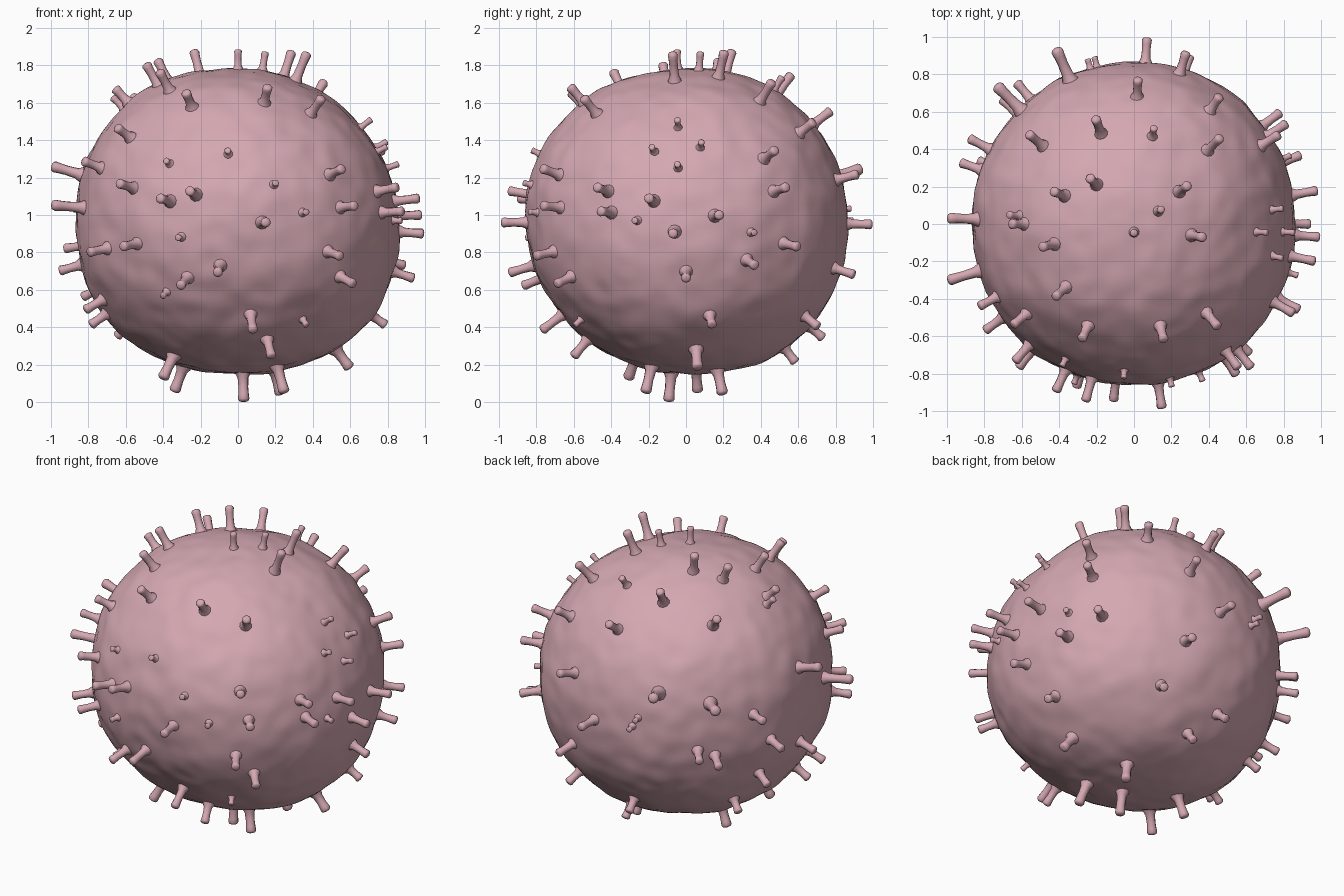
import bpy, bmesh, math
from mathutils import Vector, noise

default = bpy.data.objects.get("Cube")
if default:
    bpy.data.objects.remove(default, do_unlink=True)

CENTRE = Vector((0, 0, 0.97))
BODY = (0.86, 0.86, 0.81)      # half sizes of the ball
REACH = (1.0, 1.0, 0.94)       # half sizes of the shell the spike tips touch

# Broad swells and dents of the ball: direction and height
SWELLS = [(Vector((-0.7, 0, -0.7)), 0.03), (Vector((0.7, 0, -0.7)), 0.03),
          (Vector((-0.7, 0, 0.7)), 0.02), (Vector((0.7, -0.1, 0.7)), -0.025),
          (Vector((0, 0.7, -0.7)), 0.03), (Vector((0, -0.7, -0.7)), -0.015),
          (Vector((0.2, 0.5, 0.8)), 0.015)]

pink = bpy.data.materials.new("dusty_pink")
pink.use_nodes = True
colour = (0.66, 0.39, 0.44, 1)
pink.diffuse_color = colour
shader = next(n for n in pink.node_tree.nodes if n.type == 'BSDF_PRINCIPLED')
shader.inputs["Base Color"].default_value = colour
shader.inputs["Roughness"].default_value = 0.8


def body_radius(d):
    """Distance from the centre to the lumpy skin along a unit direction."""
    power = 2.08
    r = sum((abs(c) / s) ** power for c, s in zip(d, BODY)) ** (-1 / power)
    r += sum(h * max(d.dot(way), 0) ** 6 for way, h in SWELLS)
    return r + 0.012 * noise.noise(d * 3) + 0.008 * noise.noise(d * 8)


def finish(bm, name):
    mesh = bpy.data.meshes.new(name)
    bmesh.ops.recalc_face_normals(bm, faces=bm.faces)
    bm.to_mesh(mesh)
    bm.free()
    mesh.materials.append(pink)
    obj = bpy.data.objects.new(name, mesh)
    bpy.context.collection.objects.link(obj)
    for p in mesh.polygons:
        p.use_smooth = True


def make_body():
    bm = bmesh.new()
    bmesh.ops.create_icosphere(bm, subdivisions=6, radius=1)
    for v in bm.verts:
        d = v.co.normalized()
        v.co = CENTRE + d * body_radius(d)
    finish(bm, "ball_body")


def add_spike(bm, tip, width, sides=10):
    """Flared foot, thin stem and rounded knob, lathed from skin to tip."""
    d = (tip - CENTRE).normalized()
    start = body_radius(d)
    length = max((tip - CENTRE).length - start, 0.03)
    side = d.orthogonal().normalized()
    other = d.cross(side)
    profile = [(-0.2, 1.7), (0.03, 1.3), (0.18, 0.95), (0.5, 0.85),
               (0.75, 0.92), (0.9, 1), (0.97, 0.8), (1, 0.4)]
    rings = []
    for along, wide in profile:
        mid = CENTRE + d * (start + along * length)
        rings.append([bm.verts.new(mid + width * wide * (
            side * math.cos(a) + other * math.sin(a)))
            for a in (math.tau * i / sides for i in range(sides))])
    for low, high in zip(rings, rings[1:]):
        for i in range(sides):
            j = (i + 1) % sides
            bm.faces.new((low[i], low[j], high[j], high[i]))
    bm.faces.new(rings[-1])
    bm.faces.new(rings[0])


def spike_group(name, axis, sign, tips, width=0.027, reach=1.0):
    """Tips are given on the plane facing the axis, in hundredths."""
    bm = bmesh.new()
    others = [i for i in range(3) if i != axis]
    for pair in tips:
        p = Vector((0, 0, 0))
        for i, value in zip(others, pair):
            p[i] = value / 100 - CENTRE[i]
        rest = 1 - sum((p[i] / REACH[i]) ** 2 for i in others)
        p[axis] = sign * REACH[axis] * math.sqrt(max(rest, 0))
        add_spike(bm, CENTRE + p * reach, width)
    finish(bm, name)


make_body()

# Long spikes on each side
spike_group("front_spikes", 1, -1, [
    (-83, 129), (-64, 117), (-65, 147), (-66, 168), (-28, 166), (16, 169),
    (45, 163), (-42, 109), (-26, 113), (15, 96), (-62, 83), (-80, 80),
    (-11, 69), (-31, 62), (-79, 41), (-82, 49), (8, 38), (18, 24),
    (56, 125), (55, 78), (62, 63), (63, 105)])
spike_group("back_spikes", 1, 1, [
    (7, 95), (2, 156), (46, 150), (28, 122), (-63, 82), (-71, 77),
    (30, 68), (36, 40), (3, 21), (-10, 34)])
spike_group("long_back_spikes", 1, 1, [(-39, 123), (-69, 116)], 0.033, 1.07)
spike_group("left_spikes", 0, 1, [
    (-20, 109), (18, 100), (-7, 90), (0, 66), (48, 135), (54, 115),
    (60, 83), (37, 73), (14, 41), (-48, 115), (-46, 102)])
spike_group("right_spikes", 0, -1, [
    (3, 70), (46, 104), (33, 82), (34, 56), (38, 35)])
spike_group("long_right_spikes", 0, -1, [(3, 125), (-29, 105)], 0.03, 1.045)
spike_group("top_spikes", 2, 1, [
    (-48, -12), (-42, 17), (-23, 24), (28, 20), (36, -7),
    (45, 45), (-20, 55), (-55, 47), (-41, -38)], reach=1.03)
spike_group("bottom_spikes", 2, -1, [
    (3, -9), (58, 6), (24, -21), (22, 19), (-39, -30), (-33, 6)],
    width=0.031, reach=1.035)

# Short thin stubs
spike_group("front_stubs", 1, -1, [
    (-6, 138), (-35, 87), (-44, 53), (40, 36), (40, 102), (-42, 132),
    (22, 119)], 0.018, 0.92)
spike_group("left_stubs", 0, 1, [
    (-20, 140), (-5, 130), (9, 143), (-5, 156), (-30, 97), (40, 90)],
    0.018, 0.92)
spike_group("top_stubs", 2, 1, [
    (0, -5), (15, 8), (11, 53), (-69, 5)], 0.021, 0.975)
spike_group("back_stubs", 1, 1, [(-23, 97), (-27, 104)], 0.018, 0.92)
